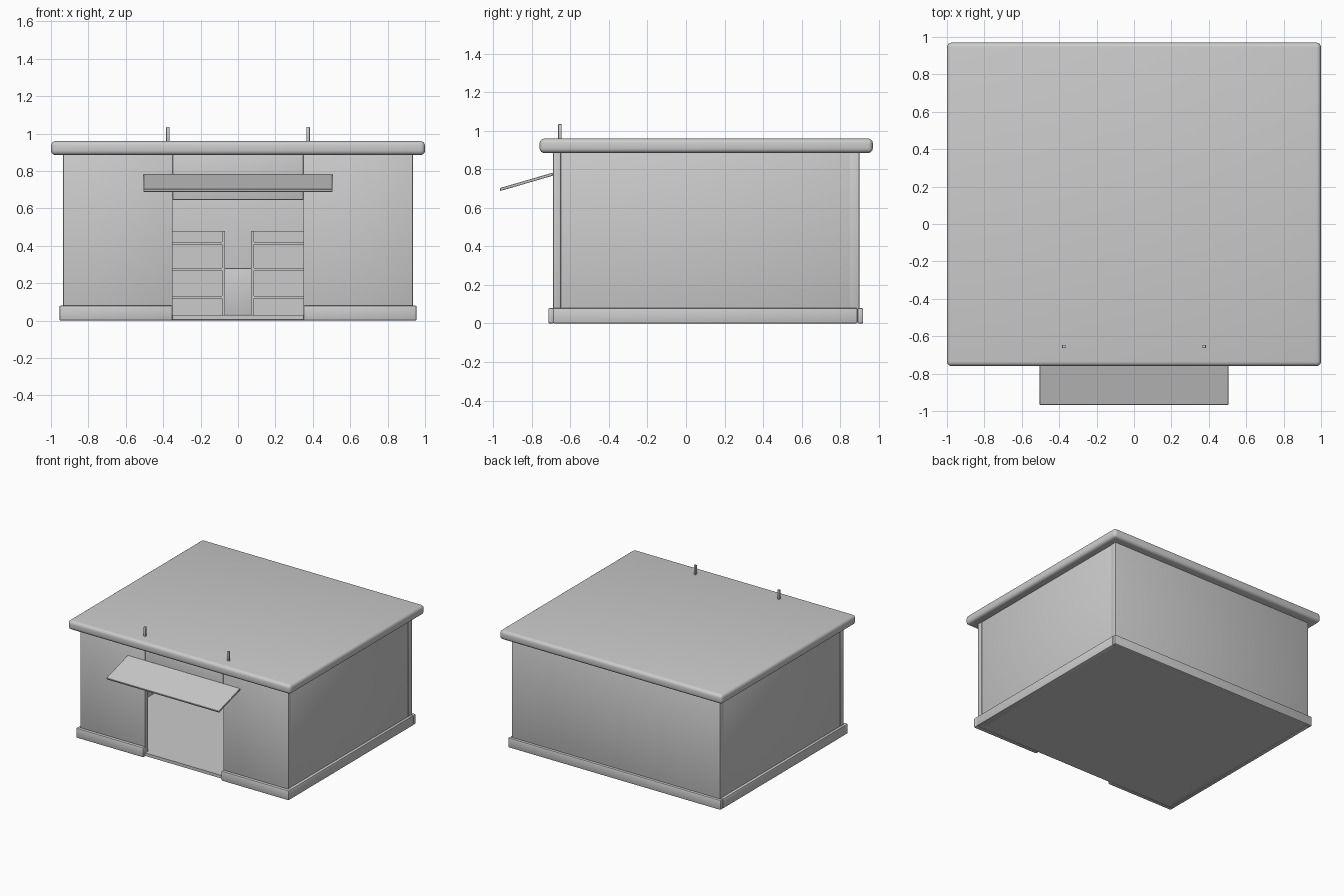
import bpy, bmesh, math

if "Cube" in bpy.data.objects:
    bpy.data.objects.remove(bpy.data.objects["Cube"])


def box(name, x, y, z, bevel=0.0, segments=2, rot_x=0.0):
    """Box from (min, max) ranges on each axis, with optional rounded edges."""
    size = [b - a for a, b in (x, y, z)]
    bm = bmesh.new()
    bmesh.ops.create_cube(bm, size=1)
    bmesh.ops.scale(bm, vec=size, verts=bm.verts)
    if bevel:
        bmesh.ops.bevel(bm, geom=bm.edges[:], offset=bevel, segments=segments,
                        profile=0.5, affect='EDGES')
    mesh = bpy.data.meshes.new(name)
    bm.to_mesh(mesh)
    bm.free()
    obj = bpy.data.objects.new(name, mesh)
    obj.location = [(a + b) / 2 for a, b in (x, y, z)]
    obj.rotation_euler.x = rot_x
    bpy.context.collection.objects.link(obj)
    if bevel:
        bpy.ops.object.select_all(action='DESELECT')
        obj.select_set(True)
        bpy.context.view_layer.objects.active = obj
        bpy.ops.object.shade_smooth_by_angle(angle=math.radians(40))
    return obj


def pair(name, x, *args, **kwargs):
    """The same box on the right and mirrored on the left."""
    box("right_" + name, x, *args, **kwargs)
    box("left_" + name, (-x[1], -x[0]), *args, **kwargs)


# Floor and rounded flat roof
box("floor", (-0.93, 0.93), (-0.69, 0.89), (0.005, 0.03))
box("roof", (-1, 1), (-0.76, 0.97), (0.885, 0.96), 0.025, 4)

# Walls, with a doorway in the front
box("back_wall", (-0.935, 0.935), (0.85, 0.90), (0.005, 0.89), 0.005)
pair("side_wall", (0.89, 0.932), (-0.65, 0.855), (0.005, 0.89), 0.005)
pair("front_wall", (0.35, 0.935), (-0.69, -0.65), (0.005, 0.89), 0.005)
box("door_header", (-0.35, 0.35), (-0.69, -0.65), (0.645, 0.89), 0.004)

# Plinth around the base
pair("side_plinth", (0.925, 0.955), (-0.69, 0.89), (0, 0.08), 0.008)
pair("front_plinth", (0.35, 0.955), (-0.715, -0.685), (0, 0.08), 0.008)
box("back_plinth", (-0.955, 0.955), (0.89, 0.92), (0, 0.08), 0.008)

# Sloping awning
run, drop = 0.275, 0.08
length = math.hypot(run, drop)
box("awning", (-0.505, 0.505), (-0.828 - length / 2, -0.828 + length / 2),
    (0.728, 0.743), 0.002, 1, math.atan2(drop, run))

# Short sign supports on the roof
pair("roof_post", (0.366, 0.384), (-0.664, -0.646), (0.95, 1.035), 0.003)

# Two-sided shelf units inside the shop
pair("shelf_back", (0.08, 0.62), (0.31, 0.325), (0.03, 0.48))
pair("shelf_inner_end", (0.07, 0.085), (0.20, 0.435), (0.03, 0.48))
pair("shelf_outer_end", (0.615, 0.63), (0.20, 0.435), (0.03, 0.48))
for i, z in enumerate((0.118, 0.268, 0.408)):
    pair(f"shelf_board_{i + 1}", (0.08, 0.62), (0.20, 0.435), (z, z + 0.013))

# Counter at the back
box("counter", (-0.30, 0.30), (0.60, 0.75), (0.03, 0.28), 0.004)
